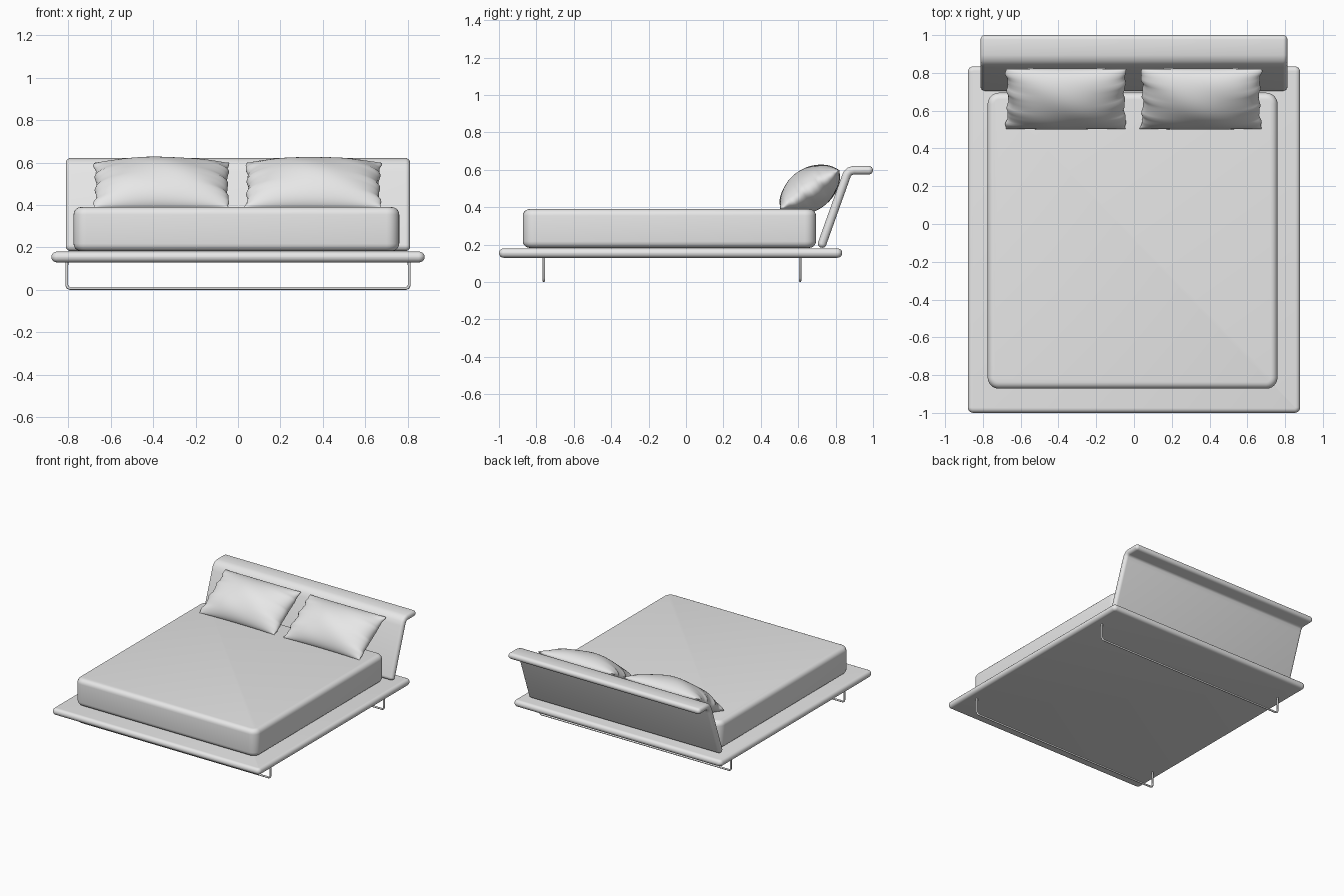
import bpy, bmesh, math
from mathutils import Vector, Matrix

if "Cube" in bpy.data.objects:
    bpy.data.objects.remove(bpy.data.objects["Cube"])

grey = bpy.data.materials.new("plain_grey")
grey.diffuse_color = (0.8, 0.8, 0.8, 1)
grey.use_nodes = True
grey.node_tree.nodes["Principled BSDF"].inputs["Base Color"].default_value = grey.diffuse_color


def finish(name, bm, angle=40):
    bmesh.ops.recalc_face_normals(bm, faces=bm.faces)
    mesh = bpy.data.meshes.new(name)
    bm.to_mesh(mesh)
    bm.free()
    mesh.materials.append(grey)
    ob = bpy.data.objects.new(name, mesh)
    bpy.context.collection.objects.link(ob)
    bpy.ops.object.select_all(action='DESELECT')
    ob.select_set(True)
    bpy.context.view_layer.objects.active = ob
    bpy.ops.object.shade_smooth_by_angle(angle=math.radians(angle))
    return ob


def cushion_box(name, lo, hi, corner, rim, segs=5):
    """Slab with rounded plan corners and rolled top and bottom rims."""
    cx, cy = [(a + b) / 2 for a, b in zip(lo[:2], hi[:2])]
    hx, hy = [(b - a) / 2 for a, b in zip(lo[:2], hi[:2])]
    levels = []
    for i in range(segs + 1):
        a = math.pi / 2 * i / segs
        levels.append((rim * (1 - math.sin(a)), lo[2] + rim * (1 - math.cos(a))))
    levels += [(inset, lo[2] + hi[2] - z) for inset, z in reversed(levels)]
    bm = bmesh.new()
    rings = []
    for inset, z in levels:
        ring = []
        for q, (sx, sy) in enumerate([(1, 1), (-1, 1), (-1, -1), (1, -1)]):
            for i in range(7):
                a = math.pi / 2 * (q + i / 6)
                r = corner - inset
                ring.append(bm.verts.new((cx + sx * (hx - corner) + r * math.cos(a),
                                          cy + sy * (hy - corner) + r * math.sin(a), z)))
        rings.append(ring)
    loft(bm, rings)
    return finish(name, bm)


def loft(bm, rings):
    for a, b in zip(rings, rings[1:]):
        n = len(a)
        for i in range(n):
            bm.faces.new((a[i], a[(i + 1) % n], b[(i + 1) % n], b[i]))
    bm.faces.new(rings[0])
    bm.faces.new(rings[-1])


def stroke(path, h):
    """Outline of a path thickened by h on each side, with round ends."""
    pts = [Vector(p) for p in path]
    dirs = [(b - a).normalized() for a, b in zip(pts, pts[1:])]
    tans = [dirs[0]] + [(a + b).normalized() for a, b in zip(dirs, dirs[1:])] + [dirs[-1]]
    left = [p + h * Vector((-t.y, t.x)) for p, t in zip(pts, tans)]
    right = [p - h * Vector((-t.y, t.x)) for p, t in zip(pts, tans)]

    def cap(p, t):
        n = Vector((-t.y, t.x))
        return [p + h * (n * math.cos(a) + t * math.sin(a))
                for a in (math.pi * k / 8 for k in range(1, 8))]
    return left + cap(pts[-1], tans[-1]) + right[::-1] + cap(pts[0], -tans[0])


# Platform and mattress
cushion_box("platform", (-0.88, -1.0, 0.13), (0.88, 0.835, 0.18), 0.03, 0.0245)
cushion_box("mattress", (-0.775, -0.872, 0.183), (0.76, 0.695, 0.39), 0.06, 0.035)

# Leaning headboard with a folded-back top
path = [(0.728, 0.206), (0.851, 0.55), (0.861, 0.576), (0.875, 0.592),
        (0.897, 0.598), (0.977, 0.598)]
bm = bmesh.new()
rings = []
h = 0.023
for k in range(-5, 6):
    a = math.radians(k * 16.5)
    sides = (-1, 1) if k == 0 else ((-1,) if k < 0 else (1,))
    for s in sides:
        x = s * (0.812 - h) + h * math.sin(a)
        rings.append([bm.verts.new((x, p.x, p.y)) for p in stroke(path, h * math.cos(a))])
loft(bm, rings)
finish("headboard", bm)

# Wire sled legs
for name, y in (("front_leg", -0.76), ("rear_leg", 0.61)):
    curve = bpy.data.curves.new(name, 'CURVE')
    curve.dimensions = '3D'
    curve.bevel_depth = 0.007
    curve.bevel_resolution = 2
    curve.use_fill_caps = True
    half = [(0.807, 0.14), (0.807, 0.022), (0.8025, 0.0115), (0.792, 0.007)]
    pts = half + [(-x, z) for x, z in reversed(half)]
    sp = curve.splines.new('POLY')
    sp.points.add(len(pts) - 1)
    for p, (x, z) in zip(sp.points, pts):
        p.co = (x, y, z, 1)
    curve.materials.append(grey)
    ob = bpy.data.objects.new(name, curve)
    bpy.context.collection.objects.link(ob)


def pillow(name, cx, phase):
    """Plump tilted pillow with gathered, creased short sides."""
    nu, nv = 56, 32
    bm = bmesh.new()

    def point(i, j, side):
        u, v = 2 * i / nu - 1, 2 * j / nv - 1
        # denser towards the seams
        u, v = math.sin(u * math.pi / 2), math.sin(v * math.pi / 2)
        fat = max(0, (1 - u ** 2)) ** 0.5 * max(0, (1 - v ** 2)) ** 0.6
        edge = abs(u) ** 8
        crease = math.sin(11 * v + phase + 2 * u) + 0.6 * math.sin(23 * v + 3 * phase)
        x = 0.32 * u * (1 - 0.035 * (1 - v ** 2)) + 0.004 * edge * crease * math.copysign(1, u)
        y = 0.19 * v * (1 - 0.03 * (1 - u ** 2))
        z = side * 0.112 * fat + 0.005 * abs(u) ** 4 * crease * (1 - v ** 2)
        z += side * 0.003 * fat * math.sin(5 * u + 4 * v + phase)
        return x, y, z

    grids = []
    for side in (1, -1):
        g = [[bm.verts.new(point(i, j, side)) for j in range(nv + 1)] for i in range(nu + 1)]
        for i in range(nu):
            for j in range(nv):
                bm.faces.new((g[i][j], g[i + 1][j], g[i + 1][j + 1], g[i][j + 1]))
        grids.append(g)
    bmesh.ops.remove_doubles(bm, verts=bm.verts, dist=0.0002)
    tilt = Matrix.Translation((cx, 0.662, 0.494)) @ Matrix.Rotation(math.radians(33.5), 4, 'X')
    bmesh.ops.transform(bm, matrix=tilt, verts=bm.verts)
    return finish(name, bm, 60)


# Pillows resting against the headboard
pillow("left_pillow", -0.36, 0.4)
pillow("right_pillow", 0.355, 1.9)
